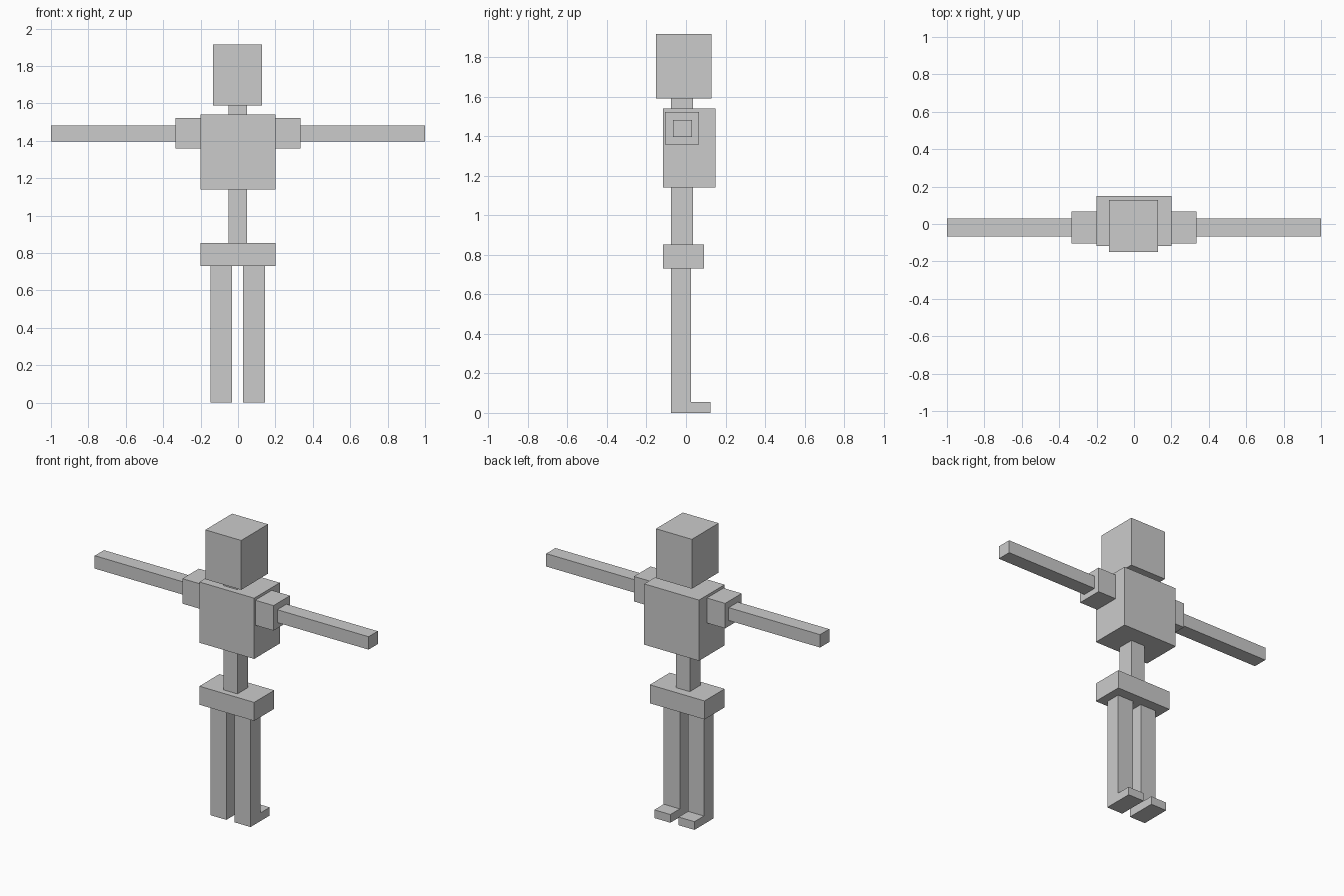
import bpy, bmesh

if "Cube" in bpy.data.objects:
    bpy.data.objects.remove(bpy.data.objects["Cube"])

grey = bpy.data.materials.new("plain grey")
grey.diffuse_color = (0.6, 0.6, 0.6, 1)
grey.use_nodes = True
grey.node_tree.nodes["Principled BSDF"].inputs["Base Color"].default_value = grey.diffuse_color


def prism(name, profile, x0, x1):
    """Extrude a (y, z) profile from x0 to x1."""
    bm = bmesh.new()
    face = bm.faces.new([bm.verts.new((x0, y, z)) for y, z in profile])
    ext = bmesh.ops.extrude_face_region(bm, geom=[face])
    verts = [g for g in ext["geom"] if isinstance(g, bmesh.types.BMVert)]
    bmesh.ops.translate(bm, vec=(x1 - x0, 0, 0), verts=verts)
    bmesh.ops.recalc_face_normals(bm, faces=bm.faces)
    mesh = bpy.data.meshes.new(name)
    bm.to_mesh(mesh)
    bm.free()
    mesh.materials.append(grey)
    obj = bpy.data.objects.new(name, mesh)
    bpy.context.collection.objects.link(obj)
    return obj


def box(name, x0, x1, y0, y1, z0, z1):
    return prism(name, [(y0, z0), (y1, z0), (y1, z1), (y0, z1)], x0, x1)


# Head, neck and trunk
box("head", -0.133, 0.129, -0.151, 0.129, 1.59, 1.916)
box("neck", -0.052, 0.049, -0.076, 0.035, 1.541, 1.59)
box("torso", -0.2, 0.2, -0.117, 0.15, 1.14, 1.541)
box("waist", -0.052, 0.049, -0.076, 0.035, 0.853, 1.14)
box("pelvis", -0.2, 0.2, -0.117, 0.092, 0.731, 0.853)

# Shoulders and outstretched arms
for side, s in (("left", 1), ("right", -1)):
    a, b = sorted((0.2 * s, 0.333 * s))
    box(side + "_shoulder", a, b, -0.105, 0.067, 1.358, 1.523)
    a, b = sorted((0.333 * s, s))
    box(side + "_arm", a, b, -0.066, 0.03, 1.396, 1.481)

# Legs with feet, one L-shaped profile each
leg = [(-0.076, 0), (0.123, 0), (0.123, 0.054), (0.025, 0.054),
       (0.025, 0.731), (-0.076, 0.731)]
prism("right_leg", leg, -0.148, -0.032)
prism("left_leg", leg, 0.028, 0.145)
